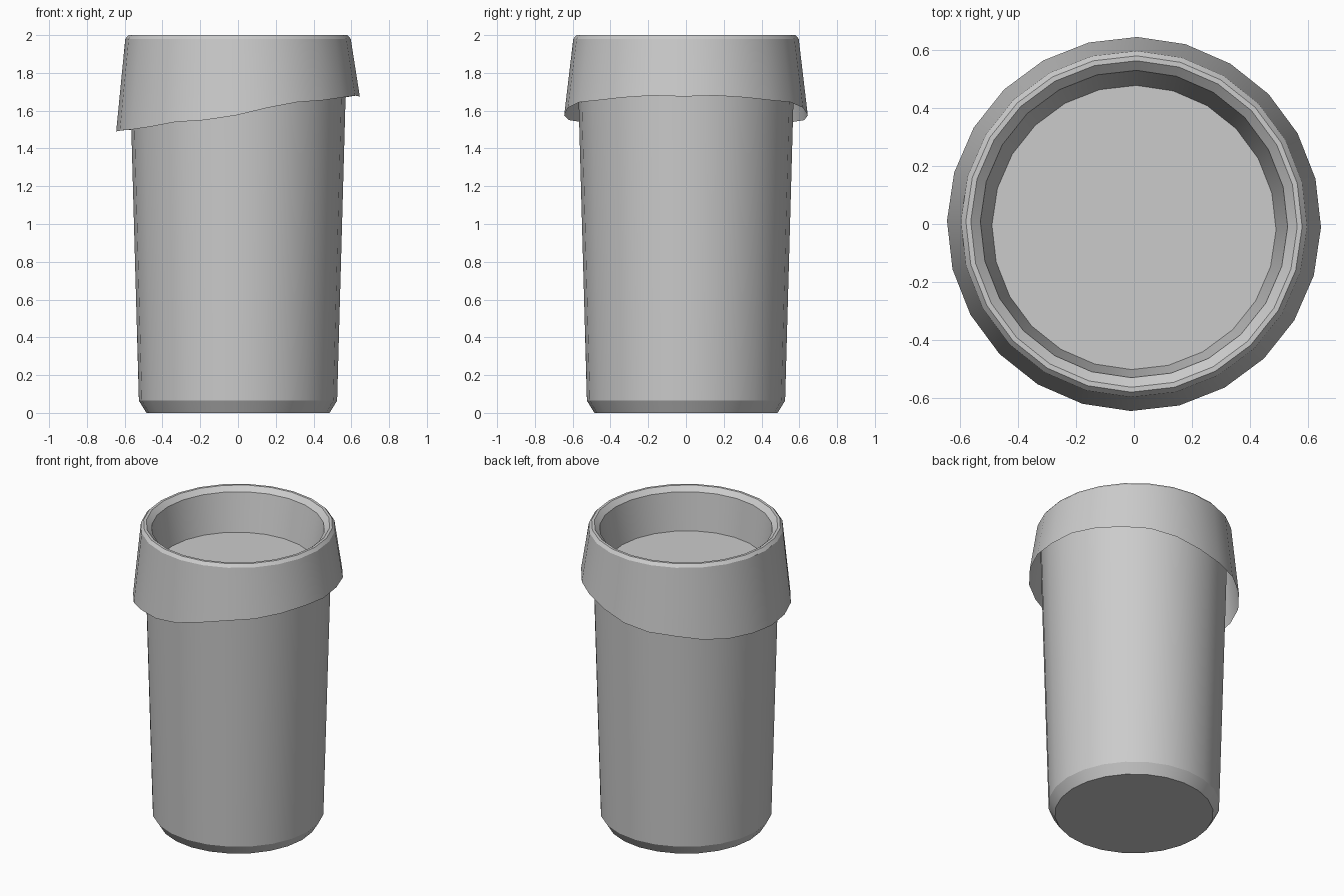
import bpy
import bmesh
import math

SIDES = 24
TURN = math.radians(-1)

cube = bpy.data.objects.get("Cube")
if cube:
    bpy.data.objects.remove(cube, do_unlink=True)

grey = bpy.data.materials.new("plain grey")
grey.use_nodes = True
colour = (0.6, 0.6, 0.6, 1)
grey.diffuse_color = colour
grey.node_tree.nodes["Principled BSDF"].inputs["Base Color"].default_value = colour


def ring(bm, radius, height, shift_y=0.0):
    """Add one ring of vertices; height is a number or a function of the side index."""
    verts = []
    for i in range(SIDES):
        a = TURN + math.tau * i / SIDES
        z = height(i) if callable(height) else height
        verts.append(bm.verts.new((radius * math.cos(a), radius * math.sin(a) + shift_y, z)))
    return verts


def lathe(name, profile):
    """Skin the rings of a profile together and close the first one."""
    bm = bmesh.new()
    rings = [ring(bm, *step) for step in profile]
    bm.faces.new(list(reversed(rings[0])))
    for low, high in zip(rings, rings[1:]):
        for i in range(SIDES):
            j = (i + 1) % SIDES
            bm.faces.new((low[i], low[j], high[j], high[i]))
    mesh = bpy.data.meshes.new(name)
    bmesh.ops.recalc_face_normals(bm, faces=bm.faces)
    bm.to_mesh(mesh)
    bm.free()
    mesh.materials.append(grey)
    obj = bpy.data.objects.new(name, mesh)
    bpy.context.collection.objects.link(obj)
    bpy.ops.object.select_all(action="DESELECT")
    obj.select_set(True)
    bpy.context.view_layer.objects.active = obj
    bpy.ops.object.shade_smooth_by_angle(angle=math.radians(25))
    return obj


# Ragged hem heights from the high side round to the low side
HEM = [1.675, 1.68, 1.67, 1.655, 1.645, 1.615, 1.575,
       1.55, 1.54, 1.515, 1.5, 1.495, 1.49]


def hem_height(i):
    return HEM[min(i, SIDES - i)]


# Tapered bin with a bevelled foot
lathe("bin_body", [(0.485, 0), (0.525, 0.065), (0.578, 1.97)])

# Bag liner: sagging floor, inner wall, rounded rim, flared outer hem
liner = lathe("bag_liner", [
    (0.49, 1.72, -0.012),
    (0.53, 1.97),
    (0.563, 2.0),
    (0.58, 2.0),
    (0.597, 1.98),
    (0.645, hem_height),
])

# The open sheet faces up and outwards
floor = max(liner.data.polygons, key=lambda p: len(p.vertices))
if floor.normal.z < 0:
    liner.data.flip_normals()
